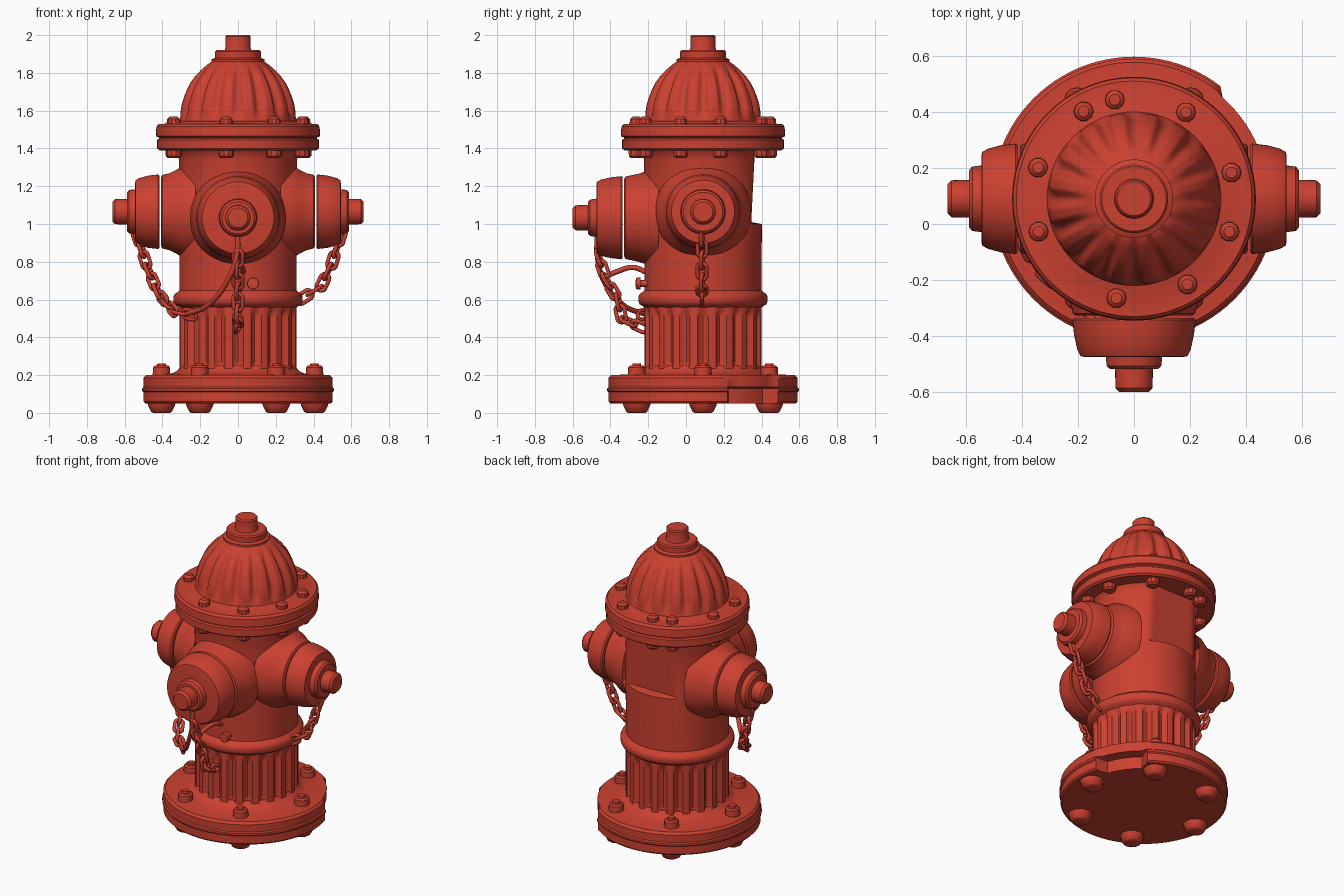
import bpy, bmesh, math
from mathutils import Matrix, Vector

if "Cube" in bpy.data.objects:
    bpy.data.objects.remove(bpy.data.objects["Cube"])

CY = 0.09  # barrel axis is set back from the origin

red = bpy.data.materials.new("hydrant_red")
red.diffuse_color = (0.60, 0.052, 0.03, 1)
red.use_nodes = True
red.node_tree.nodes["Principled BSDF"].inputs["Base Color"].default_value = red.diffuse_color


def finish(ob, angle=35):
    ob.data.materials.clear()
    ob.data.materials.append(red)
    bpy.ops.object.select_all(action='DESELECT')
    ob.select_set(True)
    bpy.context.view_layer.objects.active = ob
    bpy.ops.object.shade_smooth_by_angle(angle=math.radians(angle))


def lathe(name, profiles, mats, n=64, mod=None, angle=35):
    """Revolve (r, z) profiles about z, placed by each matrix; mod reshapes (angle, r, z) -> r."""
    bm = bmesh.new()
    for mat in mats:
        for prof in profiles:
            rings = []
            for r, z in prof:
                if r == 0:
                    rings.append([bm.verts.new(mat @ Vector((0, 0, z)))] * n)
                    continue
                ring = []
                for i in range(n):
                    a = 2 * math.pi * i / n
                    q = mod(a, r, z) if mod else r
                    ring.append(bm.verts.new(mat @ Vector((q * math.cos(a), q * math.sin(a), z))))
                rings.append(ring)
            for lo, hi in zip(rings, rings[1:]):
                for i in range(n):
                    j = (i + 1) % n
                    vs = list(dict.fromkeys((lo[i], lo[j], hi[j], hi[i])))
                    bm.faces.new(vs)
    bmesh.ops.recalc_face_normals(bm, faces=bm.faces)
    me = bpy.data.meshes.new(name)
    bm.to_mesh(me)
    bm.free()
    ob = bpy.data.objects.new(name, me)
    bpy.context.collection.objects.link(ob)
    finish(ob, angle)
    return ob


def wires(name, paths, radius, closed=False, smooth=False):
    cu = bpy.data.curves.new(name, 'CURVE')
    cu.dimensions = '3D'
    cu.bevel_depth = radius
    cu.bevel_resolution = 2
    cu.use_fill_caps = True
    for pts in paths:
        sp = cu.splines.new('BEZIER' if smooth else 'POLY')
        store = sp.bezier_points if smooth else sp.points
        store.add(len(pts) - 1)
        for p, co in zip(store, pts):
            if smooth:
                p.co = co
                p.handle_left_type = p.handle_right_type = 'AUTO'
            else:
                p.co = (*co, 1)
        sp.use_cyclic_u = closed
    ob = bpy.data.objects.new(name, cu)
    bpy.context.collection.objects.link(ob)
    bpy.ops.object.select_all(action='DESELECT')
    ob.select_set(True)
    bpy.context.view_layer.objects.active = ob
    bpy.ops.object.convert(target='MESH')
    finish(bpy.context.object, 60)


def chain(name, path, pitch=0.064):
    """Stadium links along a polyline, every other one turned a quarter."""
    path = [Vector(p) for p in path]
    links, dist, k = [], 0.0, 0
    for a, b in zip(path, path[1:]):
        d = b - a
        t = d.normalized()
        while dist < d.length:
            side = t.cross(Vector((0.3, 0.9, 0.2))).normalized()
            if k % 2:
                side = t.cross(side)
            c = a + t * dist
            loop = []
            for i in range(16):
                w = 2 * math.pi * (i + 0.5) / 16
                loop.append(c + t * (0.024 * math.cos(w) + math.copysign(0.022, math.cos(w)))
                            + side * 0.025 * math.sin(w))
            links.append(loop)
            dist += pitch
            k += 1
        dist -= d.length
    wires(name, links, 0.011, closed=True)


def step(x, a, b):
    t = max(0, min(1, (x - a) / (b - a)))
    return t * t * (3 - 2 * t)


def flute(a, count):
    return max(0, math.cos(count * a) * 0.75 + 0.25)


axis = Matrix.Translation((0, CY, 0))


# base flange, chipped at the back right
def chip(a, r, z):
    if 15 < math.degrees(a) < 52 and z < 0.21:
        return min(r, 0.42 if z < 0.135 else 0.48)
    return r


lathe("base_flange", [[(0, 0.05), (0.49, 0.05), (0.5, 0.06), (0.5, 0.11), (0.507, 0.117), (0.507, 0.13),
                       (0.5, 0.137), (0.5, 0.185), (0.487, 0.2), (0.36, 0.205), (0.325, 0.22),
                       (0.3, 0.25), (0, 0.25)]], [axis], 96, chip)

# fluted lower barrel
barrel = [(0, 0.19)] + [(0.312, 0.19 + 0.02 * i) for i in range(21)] + [(0, 0.59)]
lathe("lower_barrel", [barrel], [axis], 200,
      lambda a, r, z: r - 0.026 * flute(a, 20) * step(z, 0.21, 0.26) * (1 - step(z, 0.51, 0.57)))

# barrel band
lathe("barrel_band", [[(0.3, 0.55), (0.318, 0.565), (0.335, 0.575), (0.342, 0.59), (0.342, 0.615),
                       (0.335, 0.63), (0.318, 0.64), (0.3, 0.66)]], [axis], 96)


# upper barrel, broken flat at the back under the bonnet
def broken(a, r, z):
    s = math.sin(a)
    if z > 1.0 and s > 0.5:
        return min(r, (0.255 + 0.05 * (z - 1.0)) / s)
    return r


upper = [(0, 0.62), (0.31, 0.62), (0.31, 0.8), (0.312, 1.0), (0.312, 1.01), (0.312, 1.2), (0.312, 1.34),
         (0.325, 1.385), (0.34, 1.4), (0, 1.4)]
lathe("upper_barrel", [upper], [axis], 96, broken)

# bonnet flange
lathe("bonnet_flange", [[(0, 1.39), (0.415, 1.39), (0.428, 1.4), (0.428, 1.445), (0.418, 1.452),
                         (0.418, 1.458), (0.435, 1.465), (0.432, 1.515), (0.42, 1.53), (0.34, 1.532),
                         (0.31, 1.545), (0, 1.545)]], [axis], 96)

# fluted bonnet dome
dome = [(0.32, 1.52), (0.31, 1.545), (0.308, 1.57), (0.306, 1.6), (0.3, 1.635), (0.289, 1.67),
        (0.273, 1.71), (0.253, 1.75), (0.227, 1.785), (0.198, 1.815), (0.168, 1.84), (0.14, 1.86), (0, 1.862)]
lathe("bonnet_dome", [dome], [axis], 192,
      lambda a, r, z: r - 0.025 * flute(a, 16) * step(z, 1.545, 1.61) * (1 - step(z, 1.77, 1.85)))

# bonnet collar and operating nut
lathe("bonnet_collar", [[(0.128, 1.85), (0.14, 1.86), (0.14, 1.872), (0.122, 1.88), (0.122, 1.912),
                         (0.115, 1.92), (0, 1.92)]], [axis])
lathe("operating_nut", [[(0.074, 1.91), (0.067, 1.93), (0.067, 1.992), (0.06, 2.0), (0, 2.0)]], [axis], 32)


# outlets: neck, cap, washer and nut, profiles run outward from the barrel axis
def outlet(label, mats, R, flare, x0, x1, washer, tip):
    lathe(label + "_neck", [[(R + 0.06 * flare, x0 - 0.19), (R + 0.045 * flare, x0 - 0.12),
                             (R + 0.025 * flare, x0 - 0.085), (R + 0.008, x0 - 0.05), (R, x0 - 0.015),
                             (R - 0.012, x0 - 0.008), (0, x0 - 0.008)]], mats)
    lathe(label + "_cap", [[(0, x0), (R - 0.004, x0), (R + 0.002, x0 + 0.008), (R - 0.004, x0 + 0.06),
                            (R - 0.016, x1 - 0.025), (R - 0.028, x1 - 0.003), (R - 0.045, x1), (0, x1)]], mats)
    lathe(label + "_washer", [[(washer + 0.005, x1 - 0.01), (washer, x1 + 0.032), (washer - 0.012, x1 + 0.043),
                               (0, x1 + 0.043)]], mats, 48)
    lathe(label + "_nut", [[(0.068, x1 + 0.03), (0.066, tip - 0.014), (0.052, tip), (0, tip)]], mats, 32)


sides = [Matrix.Translation((0, CY, 1.065)) @ Matrix.Rotation(s * math.pi / 2, 4, 'Y') for s in (1, -1)]
front = [Matrix.Translation((0, CY, 1.033)) @ Matrix.Rotation(math.pi / 2, 4, 'X')]
outlet("side_outlet", sides, 0.195, 1.0, 0.415, 0.545, 0.115, 0.665)
outlet("front_outlet", front, 0.218, 0.6, 0.425, 0.565, 0.097, 0.69)


# bolts
def around(angles, r):
    return [Matrix.Translation((r * math.cos(math.radians(a)), CY + r * math.sin(math.radians(a)), 0))
            for a in angles]


base_bolts = around(range(0, 360, 60), 0.405)
lathe("base_bolts", [[(0.047, 0.195), (0.045, 0.24), (0.036, 0.25), (0.024, 0.25), (0.022, 0.262), (0, 0.262)]],
      base_bolts, 12)
lathe("base_bolt_ends", [[(0.075, 0.055), (0.07, 0.035), (0.055, 0.006), (0.045, 0), (0, 0)]], base_bolts, 12)
top_bolts = around([15, 59, 101, 120, 162, 199, 260, 302, 341], 0.36)
lathe("bonnet_bolts", [[(0.036, 1.525), (0.034, 1.555), (0.02, 1.568), (0, 1.57)]], top_bolts, 10)
lathe("bonnet_bolt_nuts", [[(0.042, 1.4), (0.04, 1.36), (0.03, 1.35), (0, 1.35)]], top_bolts, 10)

# cap chains
chain("right_chain", [(0.54, 0.085, 0.93), (0.5, 0.085, 0.8), (0.44, 0.085, 0.67), (0.33, 0.085, 0.6)])
chain("left_chain", [(-0.53, 0.08, 0.93), (-0.48, 0.06, 0.77), (-0.42, 0, 0.63), (-0.34, -0.15, 0.54),
                     (-0.25, -0.23, 0.52)])
chain("front_chain", [(0, -0.46, 0.82), (0, -0.42, 0.7), (0, -0.36, 0.6), (0, -0.34, 0.5), (0, -0.24, 0.455)])

# chain hooks and the stud that holds them
wires("chain_hooks", [
    [(-0.28, -0.21, 0.52), (-0.16, -0.33, 0.57), (-0.05, -0.44, 0.71), (-0.005, -0.47, 0.84), (0, -0.47, 0.94)],
    [(0, -0.43, 0.72), (0.0, -0.36, 0.75), (0.02, -0.28, 0.77), (0.03, -0.2, 0.74)],
    [(0.53, 0.085, 1.0), (0.545, 0.085, 0.95), (0.54, 0.085, 0.9)],
    [(-0.53, 0.08, 1.0), (-0.54, 0.08, 0.95), (-0.53, 0.08, 0.9)]], 0.014, smooth=True)
stud = [Matrix.Translation((0.08, -0.19, 0.685)) @ Matrix.Rotation(math.pi / 2, 4, 'X')]
lathe("chain_stud", [[(0.018, 0), (0.018, 0.05), (0.032, 0.052), (0.03, 0.075), (0, 0.078)]], stud, 16)
